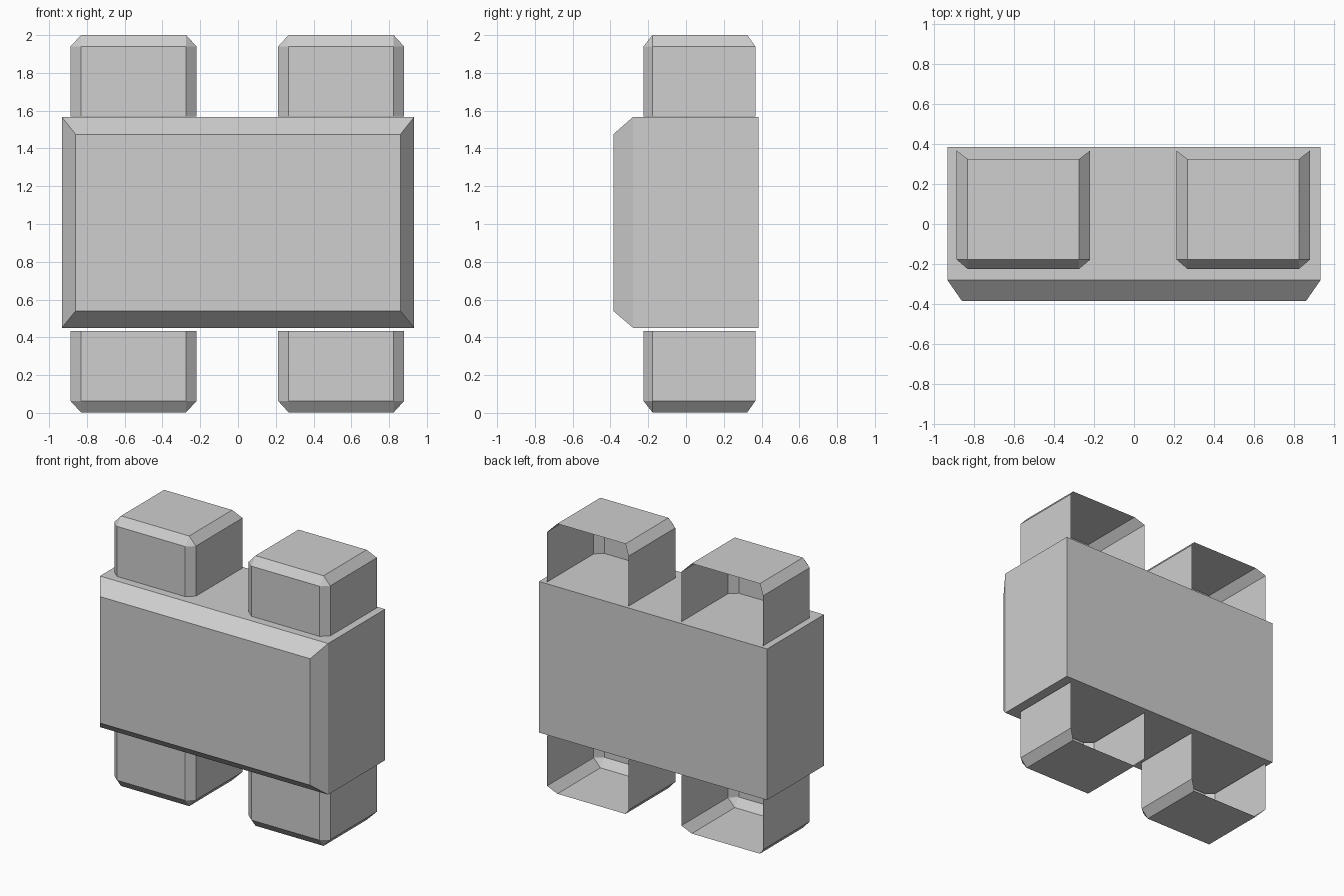
import bpy
import bmesh
from mathutils import Vector

cube = bpy.data.objects.get("Cube")
if cube:
    bpy.data.objects.remove(cube, do_unlink=True)

# One plain grey for everything
grey = bpy.data.materials.new("light grey")
grey.use_nodes = True
colour = (0.62, 0.62, 0.62, 1)
grey.diffuse_color = colour
grey.node_tree.nodes["Principled BSDF"].inputs["Base Color"].default_value = colour


def add_object(name, bm):
    mesh = bpy.data.meshes.new(name)
    bm.to_mesh(mesh)
    bm.free()
    mesh.materials.append(grey)
    obj = bpy.data.objects.new(name, mesh)
    bpy.context.collection.objects.link(obj)
    return obj


def box(low, high):
    low, high = Vector(low), Vector(high)
    bm = bmesh.new()
    bmesh.ops.create_cube(bm, size=1)
    bmesh.ops.scale(bm, vec=high - low, verts=bm.verts)
    bmesh.ops.translate(bm, vec=(low + high) / 2, verts=bm.verts)
    return bm


# Main block with a wide chamfer around its front
bm = box((-0.933, -0.28, 0.45), (0.933, 0.385, 1.567))
front = min(bm.faces, key=lambda f: f.calc_center_median().y)
rim = bmesh.ops.extrude_face_region(bm, geom=[front])
cap = [v for v in rim["geom"] if isinstance(v, bmesh.types.BMVert)]
bmesh.ops.delete(bm, geom=[front], context='FACES_ONLY')
for v in cap:
    v.co.x *= 0.86 / 0.933
    v.co.y = -0.385
    v.co.z = 1.475 if v.co.z > 1 else 0.54
bmesh.ops.recalc_face_normals(bm, faces=bm.faces)
add_object("main_block", bm)


def add_stud(name, x, upper):
    """Chamfered shell, open at the back and toward the block."""
    size = Vector((0.667, 0.592, 0.43))
    chamfer = Vector((0.055, 0.047, 0.06))
    units = Vector(s / c for s, c in zip(size, chamfer))
    bm = box((-units.x / 2, 0, 0), (units.x / 2, units.y, units.z))

    # Chamfer the front uprights and the front and side rims of the cap
    def chamfered(edge):
        a, b = (v.co for v in edge.verts)
        on_cap = min(a.z, b.z) > 1
        on_front = max(a.y, b.y) < 1
        on_back = min(a.y, b.y) > 1
        upright = abs(a.z - b.z) > 1
        return (on_front and upright) or (on_cap and not on_back)

    bmesh.ops.bevel(bm, geom=[e for e in bm.edges if chamfered(e)], offset=1,
                    offset_type='OFFSET', segments=1, profile=0.5, affect='EDGES')
    bm.normal_update()
    opened = [f for f in bm.faces if f.normal.y > 0.99 or f.normal.z < -0.99]
    bmesh.ops.delete(bm, geom=opened, context='FACES')

    # The cap stops a little short of the side walls at the back
    for v in bm.verts:
        if v.co.y > units.y - 0.01 and v.co.z > units.z - 0.01:
            v.co.y -= 0.9
    bmesh.ops.scale(bm, vec=chamfer, verts=bm.verts)
    if not upper:
        bmesh.ops.scale(bm, vec=(1, 1, -1), verts=bm.verts)
        bmesh.ops.reverse_faces(bm, faces=bm.faces)
    base = 1.57 if upper else 0.433
    bmesh.ops.translate(bm, vec=(x, -0.225, base), verts=bm.verts)
    for v in bm.verts:
        v.co.z = max(v.co.z, 0)
    add_object(name, bm)


# Two studs above and two below
for side, x in (("right", -0.553), ("left", 0.546)):
    add_stud("upper_" + side + "_stud", x, True)
    add_stud("lower_" + side + "_stud", x, False)
